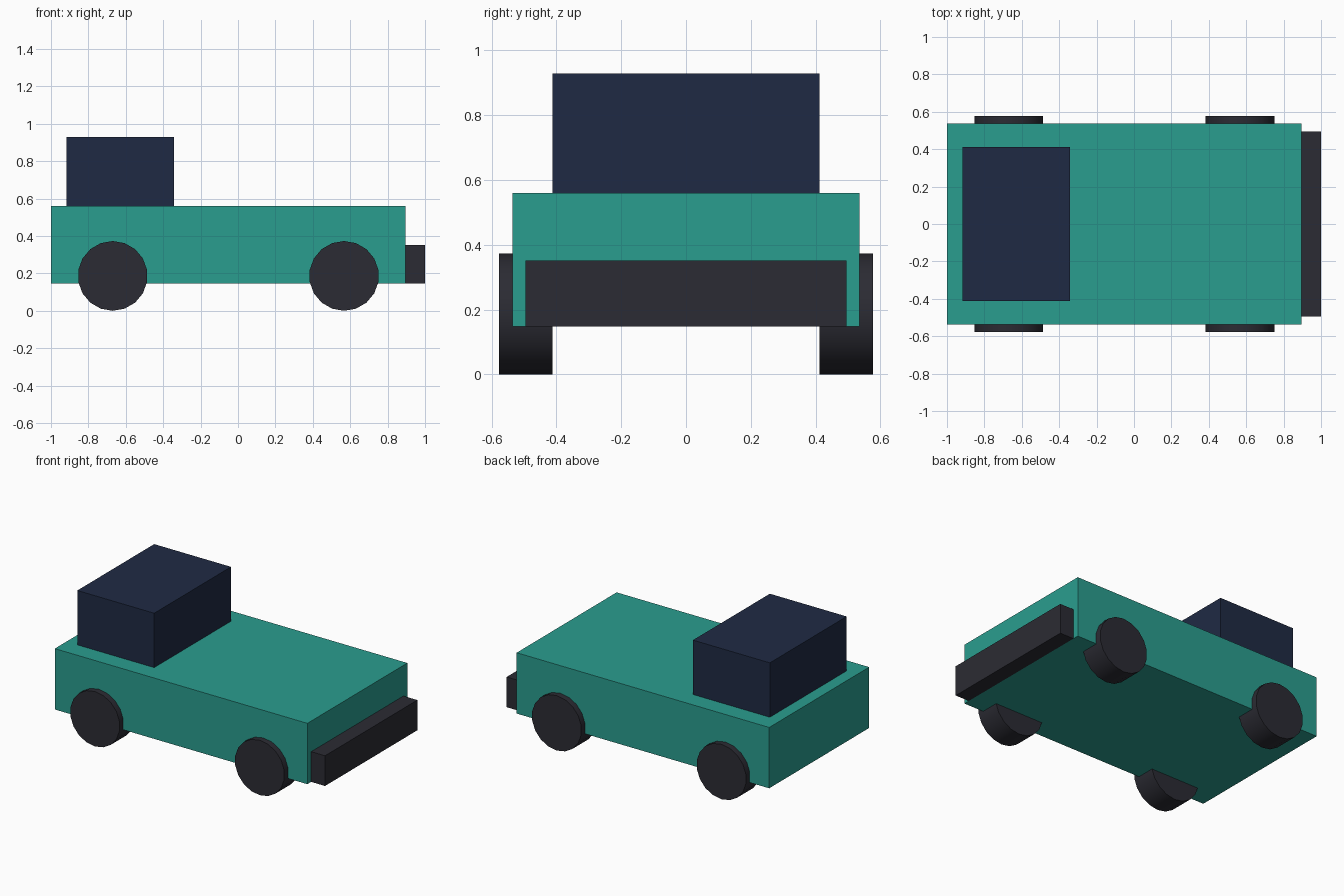
import bpy, math

if "Cube" in bpy.data.objects:
    bpy.data.objects.remove(bpy.data.objects["Cube"])


def material(name, rgb):
    m = bpy.data.materials.new(name)
    lin = [((c / 255 + 0.055) / 1.055) ** 2.4 for c in rgb]
    m.diffuse_color = (*lin, 1)
    m.use_nodes = True
    m.node_tree.nodes["Principled BSDF"].inputs["Base Color"].default_value = m.diffuse_color
    return m


teal = material("teal paint", (42, 157, 143))
navy = material("navy glass", (31, 42, 68))
rubber = material("dark rubber", (43, 43, 51))


def box(name, x, y, z, mat):
    """Box from (min, max) ranges."""
    bpy.ops.mesh.primitive_cube_add(size=1, location=[sum(r) / 2 for r in (x, y, z)])
    o = bpy.context.object
    o.name = name
    o.scale = [r[1] - r[0] for r in (x, y, z)]
    bpy.ops.object.transform_apply(location=False, rotation=False, scale=True)
    o.data.materials.append(mat)


# Body, cabin and bumper
box("body", (-1, 0.896), (-0.536, 0.536), (0.147, 0.56), teal)
box("cabin", (-0.918, -0.341), (-0.412, 0.412), (0.56, 0.929), navy)
box("bumper", (0.896, 1), (-0.495, 0.495), (0.147, 0.352), rubber)

# Wheels, smooth around the tread
R = 0.1865
for end, x in (("rear", -0.67), ("front", 0.567)):
    for side, s in (("right", -1), ("left", 1)):
        bpy.ops.mesh.primitive_cylinder_add(
            vertices=18, radius=R, depth=0.165,
            location=(x, s * 0.4945, R), rotation=(math.pi / 2, 0, 0))
        w = bpy.context.object
        w.name = f"{end}_{side}_wheel"
        w.data.materials.append(rubber)
        bpy.ops.object.shade_smooth_by_angle(angle=math.radians(40))
